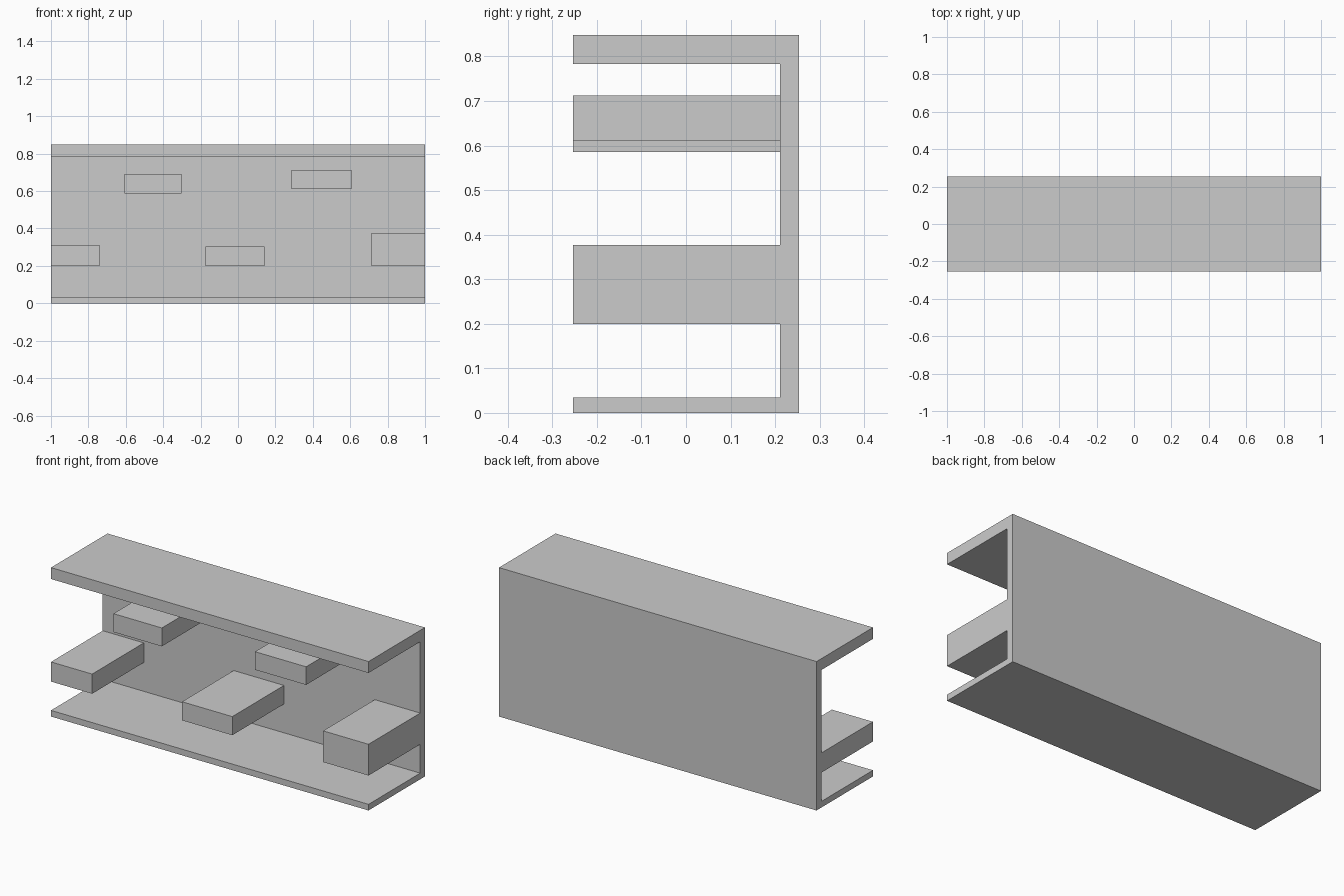
import bpy
import bmesh

if "Cube" in bpy.data.objects:
    bpy.data.objects.remove(bpy.data.objects["Cube"])

FRONT, WALL, BACK = -0.254, 0.211, 0.254
HEIGHT = 0.848


def extrude_profile(name, profile, x0, x1):
    """Extrude a closed (y, z) outline along x from x0 to x1."""
    bm = bmesh.new()
    face = bm.faces.new([bm.verts.new((x0, y, z)) for y, z in profile])
    result = bmesh.ops.extrude_face_region(bm, geom=[face])
    moved = [v for v in result["geom"] if isinstance(v, bmesh.types.BMVert)]
    bmesh.ops.translate(bm, verts=moved, vec=(x1 - x0, 0, 0))
    bmesh.ops.recalc_face_normals(bm, faces=bm.faces[:])
    mesh = bpy.data.meshes.new(name)
    bm.to_mesh(mesh)
    bm.free()
    obj = bpy.data.objects.new(name, mesh)
    bpy.context.collection.objects.link(obj)
    return obj


# C-shaped shell: bottom shelf, back wall and top shelf
extrude_profile("channel_shell", [
    (FRONT, 0), (BACK, 0), (BACK, HEIGHT), (FRONT, HEIGHT),
    (FRONT, 0.783), (WALL, 0.783), (WALL, 0.035), (FRONT, 0.035),
], -1, 1)

# Blocks projecting forward from the back wall: x range, z range
blocks = {
    "upper_left_block": (-0.607, -0.302, 0.586, 0.691),
    "upper_right_block": (0.285, 0.607, 0.61, 0.713),
    "lower_left_block": (-1, -0.741, 0.199, 0.311),
    "lower_middle_block": (-0.175, 0.142, 0.199, 0.305),
    "lower_right_block": (0.714, 1, 0.199, 0.377),
}
for name, (x0, x1, z0, z1) in blocks.items():
    extrude_profile(name, [(FRONT, z0), (WALL, z0), (WALL, z1), (FRONT, z1)], x0, x1)
